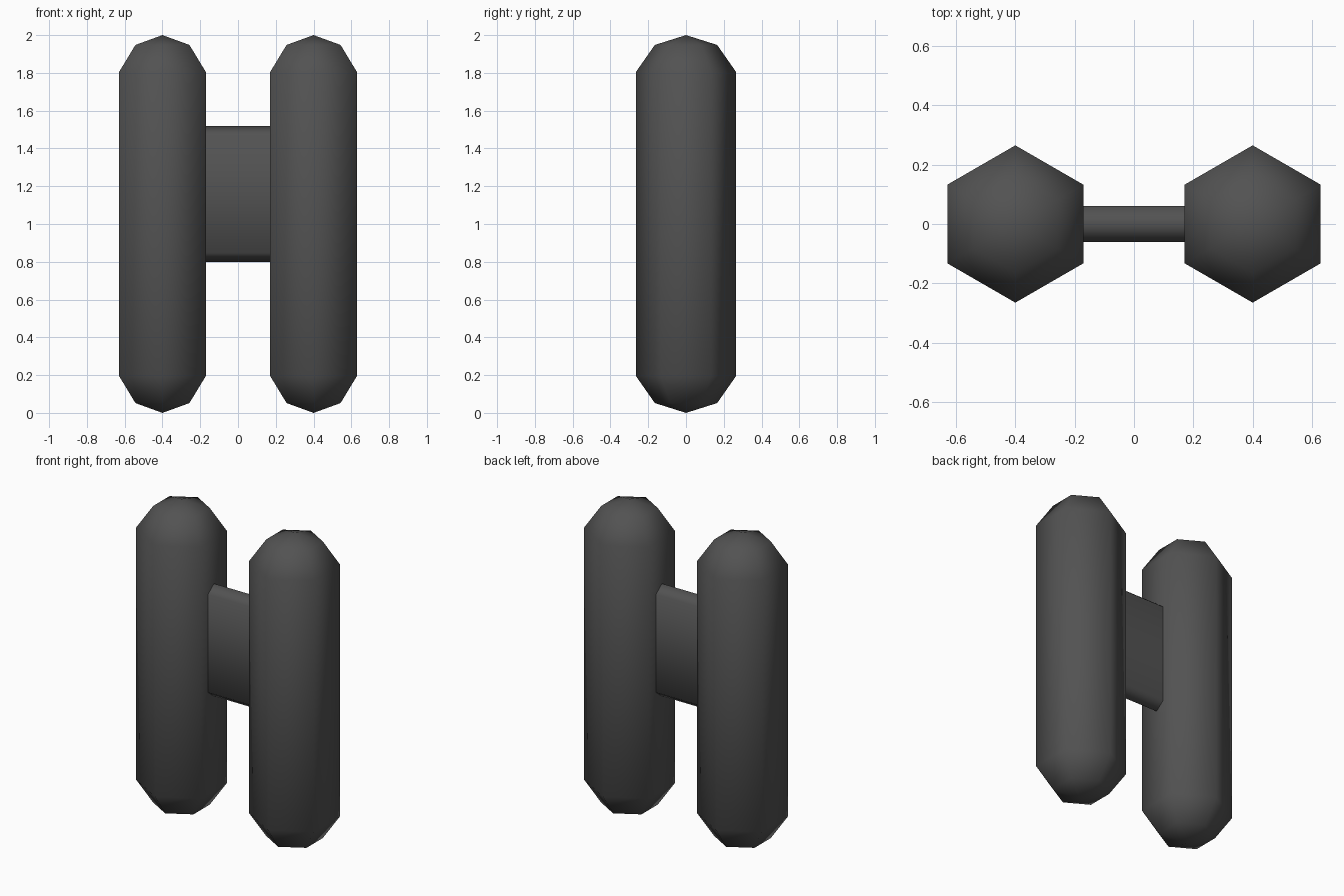
import bpy, bmesh, math

if "Cube" in bpy.data.objects:
    bpy.data.objects.remove(bpy.data.objects["Cube"])

grey = bpy.data.materials.new("dark_grey")
grey.diffuse_color = (0.085, 0.085, 0.085, 1)
grey.use_nodes = True
grey.node_tree.nodes["Principled BSDF"].inputs["Base Color"].default_value = grey.diffuse_color


def finish(name, bm):
    """Turn a bmesh into a smooth shaded object."""
    bmesh.ops.recalc_face_normals(bm, faces=bm.faces)
    mesh = bpy.data.meshes.new(name)
    bm.to_mesh(mesh)
    bm.free()
    mesh.materials.append(grey)
    obj = bpy.data.objects.new(name, mesh)
    bpy.context.collection.objects.link(obj)
    bpy.ops.object.select_all(action='DESELECT')
    obj.select_set(True)
    bpy.context.view_layer.objects.active = obj
    bpy.ops.object.shade_smooth_by_angle(angle=math.radians(80))
    return obj


def bridge(bm, a, b):
    n = len(a)
    for i in range(n):
        bm.faces.new((a[i], a[(i + 1) % n], b[(i + 1) % n], b[i]))


def capsule(name, x, sides=6):
    """Upright six-sided capsule with pointed, stepped ends."""
    bm = bmesh.new()
    rings = []
    for r, z in ((0.165, 0.052), (0.265, 0.195), (0.265, 1.805), (0.165, 1.948)):
        angles = [math.pi / 2 + math.tau * i / sides for i in range(sides)]
        rings.append([bm.verts.new((x + r * math.cos(t), r * math.sin(t), z))
                      for t in angles])
    for a, b in zip(rings, rings[1:]):
        bridge(bm, a, b)
    for ring, z in ((rings[0], 0), (rings[-1], 2)):
        tip = bm.verts.new((x, 0, z))
        for i in range(sides):
            bm.faces.new((ring[i], ring[(i + 1) % sides], tip))
    return finish(name, bm)


# Two upright capsules
capsule("left_capsule", -0.4)
capsule("right_capsule", 0.4)

# Thin crossbar plate with ridged top and bottom
profile = [(0, 1.52), (-0.06, 1.473), (-0.06, 0.847),
           (0, 0.80), (0.06, 0.847), (0.06, 1.473)]
bm = bmesh.new()
ends = [[bm.verts.new((x, y, z)) for y, z in profile] for x in (-0.3, 0.3)]
bridge(bm, *ends)
for end in ends:
    bm.faces.new(end)
finish("crossbar", bm)
